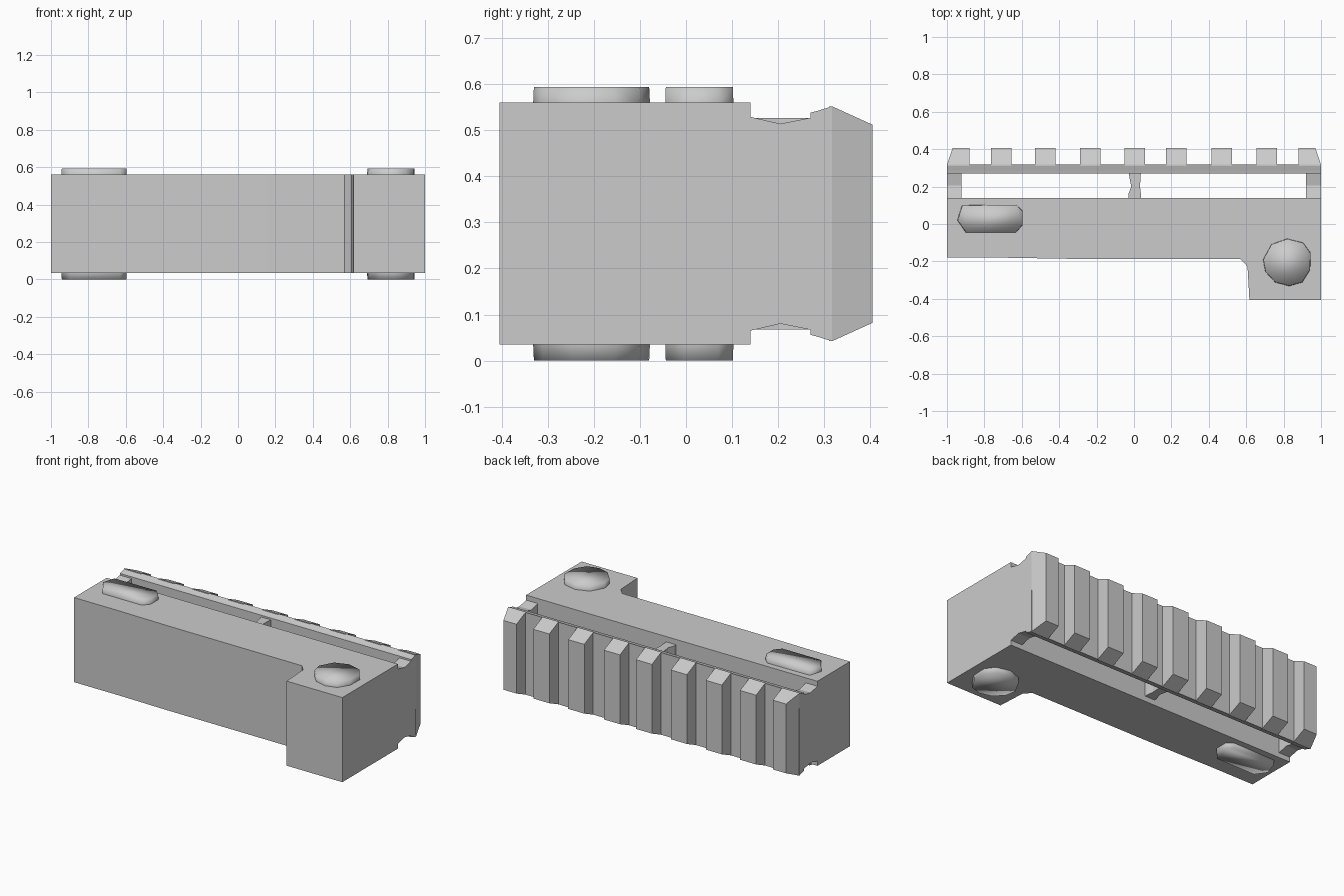
import bpy, bmesh
from mathutils import Vector

if "Cube" in bpy.data.objects:
    bpy.data.objects.remove(bpy.data.objects["Cube"])

MID = 0.297  # mid height, the model is mirrored about it


def loft(name, rings, smooth=None):
    """Skin a closed solid through rings of equal point count."""
    bm = bmesh.new()
    loops = [[bm.verts.new(Vector(p)) for p in ring] for ring in rings]
    n = len(loops[0])
    for a, b in zip(loops, loops[1:]):
        for i in range(n):
            j = (i + 1) % n
            bm.faces.new((a[i], a[j], b[j], b[i]))
    bm.faces.new(loops[0])
    bm.faces.new(loops[-1])
    bmesh.ops.recalc_face_normals(bm, faces=bm.faces)
    mesh = bpy.data.meshes.new(name)
    bm.to_mesh(mesh)
    bm.free()
    obj = bpy.data.objects.new(name, mesh)
    bpy.context.collection.objects.link(obj)
    if smooth == "all":
        mesh.shade_smooth()
    elif smooth:
        bpy.context.view_layer.objects.active = obj
        obj.select_set(True)
        bpy.ops.object.shade_smooth_by_angle(angle=smooth)
        obj.select_set(False)
    return obj


def along_z(name, outline, levels, smooth=None):
    """Outline in xy, levels are (z, scale) pairs."""
    cx = sum(p[0] for p in outline) / len(outline)
    cy = sum(p[1] for p in outline) / len(outline)
    rings = [[(cx + (x - cx) * s, cy + (y - cy) * s, z) for x, y in outline]
             for z, s in levels]
    return loft(name, rings, smooth)


def along_x(name, half, x0, x1, trim0=0.0, trim1=0.0):
    """Half profile of (y, half height), mirrored in z; trims slant the back corners."""
    prof = [(y, MID + h) for y, h in half] + [(y, MID - h) for y, h in reversed(half)]
    back = max(y for y, _ in half)
    rings = [[(x + (t if y == back else 0), y, z) for y, z in prof]
             for x, t in ((x0, trim0), (x1, -trim1))]
    return loft(name, rings)


# Main body with the deeper block at the right end
body = [(-1, 0.14), (-1, -0.18), (-0.7, -0.18), (-0.35, -0.186), (0.57, -0.188),
        (0.607, -0.228), (0.617, -0.405), (1, -0.405), (1, 0.14)]
along_z("body", body, [(0.035, 1), (0.56, 1)], smooth=0.4)

# Pins showing above and below the body
oval = [(-0.945, 0.02), (-0.9, -0.045), (-0.63, -0.045), (-0.595, -0.005),
        (-0.595, 0.07), (-0.63, 0.103), (-0.92, 0.1)]
disc = [(0.82, -0.078), (0.905, -0.1), (0.945, -0.155), (0.942, -0.245), (0.9, -0.312),
        (0.83, -0.332), (0.755, -0.312), (0.702, -0.255), (0.69, -0.19), (0.735, -0.108)]
pin_levels = [(0, 0.985), (0.04, 1), (0.555, 1), (0.594, 0.985)]
along_z("oval_pin", oval, pin_levels, "all")
along_z("round_pin", disc, pin_levels, "all")

# Posts holding the rail off the body, leaving open slots between
end_profile = [(0.13, 0.233), (0.14, 0.232), (0.205, 0.217), (0.28, 0.232)]
along_x("left_post", end_profile, -1, -0.922)
along_x("right_post", end_profile, 0.92, 1)
post = [(-0.03, 0.13), (0.037, 0.13), (0.037, 0.16), (0.032, 0.2), (0.037, 0.28),
        (-0.03, 0.28), (-0.015, 0.2), (-0.03, 0.16)]
along_z("middle_post", post, [(0.068, 1), (0.527, 1)])

# Rail strip
along_x("rail", [(0.27, 0.241), (0.285, 0.245), (0.317, 0.255)], -1, 1)

# Rail teeth, with slanted outer sides on the two end teeth
starts = [-1, -0.765, -0.53, -0.29, -0.05, 0.17, 0.415, 0.655, 0.88]
for i, x in enumerate(starts):
    end = i in (0, len(starts) - 1)
    width = 0.12 if end else 0.11
    along_x(f"rail_tooth_{i + 1}", [(0.31, 0.255), (0.317, 0.255), (0.405, 0.215)],
            x, x + width, 0.03 if i == 0 else 0, 0.03 if i == len(starts) - 1 else 0)
